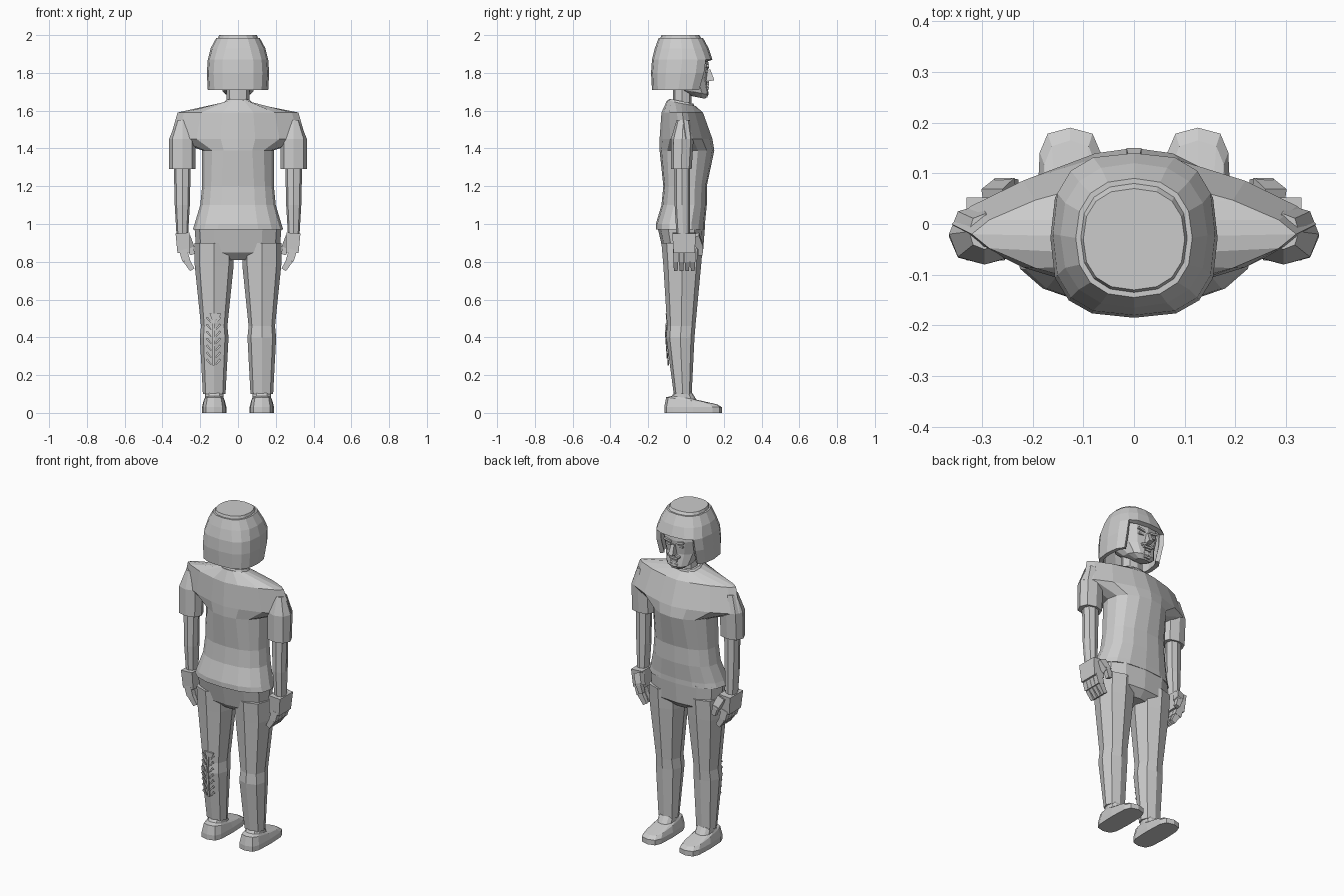
import bpy, bmesh, math
from mathutils import Vector, Matrix

default_cube = bpy.data.objects.get("Cube")
if default_cube:
    bpy.data.objects.remove(default_cube, do_unlink=True)

# One plain colour for the whole figure
shade = 0.6
colour = (shade, shade, shade, 1)
grey = bpy.data.materials.new("plain grey")
grey.use_nodes = True
grey.diffuse_color = colour
grey.node_tree.nodes["Principled BSDF"].inputs["Base Color"].default_value = colour


def finish(name, bm):
    bmesh.ops.recalc_face_normals(bm, faces=bm.faces[:])
    mesh = bpy.data.meshes.new(name)
    bm.to_mesh(mesh)
    bm.free()
    mesh.materials.append(grey)
    obj = bpy.data.objects.new(name, mesh)
    bpy.context.collection.objects.link(obj)
    return obj


def signed_power(value, exponent):
    return math.copysign(abs(value) ** exponent, value)


def section(height, width, back, front, power=2.4, tilt=0):
    """Level superellipse outline; width is a half width, tilt raises z along y."""
    middle = (back + front) / 2
    depth = (front - back) / 2

    def point(angle):
        x = width * signed_power(math.cos(angle), 2 / power)
        y = depth * signed_power(math.sin(angle), 2 / power)
        return Vector((x, middle + y, height + tilt * y))
    return point


def loft(name, sections, sides=12, x=0, open_below=False, keep=lambda centre: True):
    """Skin a stack of sections, centred on x, keeping only the wanted faces."""
    bm = bmesh.new()
    offset = Vector((x, 0, 0))
    loops = [[bm.verts.new(point(math.tau * i / sides) + offset) for i in range(sides)]
             for point in sections]
    for lower, upper in zip(loops, loops[1:]):
        for i in range(sides):
            quad = (lower[i - 1], lower[i], upper[i], upper[i - 1])
            centre = sum((v.co for v in quad), Vector()) / len(quad)
            if keep(centre):
                bm.faces.new(quad)
    if not open_below:
        bm.faces.new(loops[0])
    bm.faces.new(loops[-1])
    return finish(name, bm)


def block(name, at, size, taper=1, roll=0, pitch=0):
    """Box whose lower end is scaled by taper, turned about y (roll) and x (pitch)."""
    bm = bmesh.new()
    bmesh.ops.create_cube(bm, size=1)
    for v in bm.verts:
        scale = taper if v.co.z < 0 else 1
        v.co *= Vector(size)
        v.co.x *= scale
        v.co.y *= scale
    turn = Matrix.Rotation(roll, 4, 'Y') @ Matrix.Rotation(pitch, 4, 'X')
    bm.transform(Matrix.Translation(at) @ turn)
    return finish(name, bm)


# Shirt: hem, waist, chest, broad lens-shaped shoulders, sloping neckline
loft("shirt", [
    section(height=0.97, width=0.24, back=-0.16, front=0.1),
    section(height=1.0, width=0.23, back=-0.16, front=0.1),
    section(height=1.1, width=0.2, back=-0.13, front=0.11),
    section(height=1.2, width=0.19, back=-0.12, front=0.11),
    section(height=1.39, width=0.19, back=-0.14, front=0.15, power=2.1),
    section(height=1.45, width=0.36, back=-0.14, front=0.14, power=1.4),
    section(height=1.59, width=0.32, back=-0.13, front=0.09, power=1.4),
    section(height=1.64, width=0.07, back=-0.1, front=0.05, tilt=-0.2),
], sides=16)

# Trouser seat
loft("trouser_seat", [
    section(height=0.81, width=0.09, back=-0.08, front=0.05),
    section(height=0.85, width=0.22, back=-0.12, front=0.09),
    section(height=0.98, width=0.23, back=-0.15, front=0.1),
])

# Neck and collar
loft("neck", [section(height=z, width=0.06, back=-0.07, front=0.03) for z in (1.6, 1.8)], sides=8)
loft("collar", [
    section(height=1.62, width=0.09, back=-0.1, front=0.05, tilt=-0.2),
    section(height=1.65, width=0.07, back=-0.09, front=0.04, tilt=-0.2),
])

# Head, with the jaw sloping in to the chin
loft("head", [
    section(height=1.67, width=0.04, back=0.03, front=0.1, tilt=-0.2),
    section(height=1.7, width=0.08, back=-0.04, front=0.12, tilt=-0.2),
    section(height=1.76, width=0.1, back=-0.1, front=0.11),
    section(height=1.84, width=0.12, back=-0.13, front=0.12),
    section(height=1.92, width=0.11, back=-0.13, front=0.11),
])


# Bobbed hair, open over the face, with a flat crown
def covered_by_hair(centre):
    above_fringe = centre.z > 1.87
    beside_face = abs(centre.x) > 0.13
    return above_fringe or beside_face or centre.y < 0.06


hair = loft("hair", [
    section(height=1.71, width=0.16, back=-0.18, front=0.1, power=2.8),
    section(height=1.8, width=0.165, back=-0.185, front=0.13, power=2.8),
    section(height=1.87, width=0.16, back=-0.18, front=0.14, power=2.8),
    section(height=1.93, width=0.145, back=-0.165, front=0.12),
    section(height=1.985, width=0.115, back=-0.145, front=0.09),
    section(height=1.985, width=0.105, back=-0.135, front=0.08),
    section(height=2, width=0.1, back=-0.13, front=0.07),
], sides=16, open_below=True, keep=covered_by_hair)
shell = hair.modifiers.new("thickness", 'SOLIDIFY')
shell.thickness = 0.025
shell.offset = -1

# Middle of the face
face = 0.115
thin = 0.012
block("nose", at=(0, face, 1.785), size=(0.02, 0.04, 0.06), taper=1.5, pitch=0.2)
block("upper_lip", at=(0, face, 1.735), size=(0.055, thin, thin))
block("lower_lip", at=(0, face, 1.718), size=(0.04, thin, thin))
block("chin", at=(0, face - thin, 1.685), size=(0.05, 0.03, 0.03), taper=0.7)

for word, side in (("left", 1), ("right", -1)):
    # Eye, brow and half of the moustache
    block(word + "_eye", at=(side * 0.04, face - thin / 2, 1.81), size=(0.035, thin, thin))
    block(word + "_brow", at=(side * 0.04, face, 1.833), size=(0.05, thin, thin),
          roll=-side * 0.2)
    block(word + "_moustache", at=(side * 0.02, face, 1.75), size=(0.04, thin, thin),
          roll=side * 0.3)

    # Short sleeve and tapering arm
    arm_x = side * 0.295
    loft(word + "_sleeve", [
        section(height=1.29, width=0.07, back=-0.08, front=0.03),
        section(height=1.45, width=0.07, back=-0.08, front=0.04),
        section(height=1.55, width=0.03, back=-0.05, front=0.02),
    ], sides=8, x=arm_x)
    loft(word + "_arm", [
        section(height=0.93, width=0.03, back=-0.05, front=0.02),
        section(height=1.1, width=0.04, back=-0.06, front=0.02),
        section(height=1.32, width=0.045, back=-0.06, front=0.02),
    ], sides=8, x=arm_x)

    # Hand with four curled fingers and a thumb
    block(word + "_palm", at=(side * 0.29, -0.01, 0.9), size=(0.075, 0.125, 0.105),
          taper=0.9, roll=side * 0.06)
    finger = 0.03
    for i in range(4):
        y = finger * (i - 1.8)
        block(word + "_finger", at=(side * 0.283, y, 0.835),
              size=(0.042, finger - 0.002, 2 * finger), roll=side * 0.3)
        block(word + "_fingertip", at=(side * 0.258, y, 0.783),
              size=(0.036, finger - 0.004, 2 * finger), taper=0.75, roll=side * 0.55)
    block(word + "_thumb", at=(side * 0.265, 0.062, 0.91), size=(0.045, 0.04, 0.07),
          taper=0.9, roll=side * 0.4, pitch=0.35)
    block(word + "_thumb_tip", at=(side * 0.25, 0.076, 0.867), size=(0.034, finger, 2 * finger),
          taper=0.8, roll=side * 0.3)

    # Trouser leg
    leg_x = side * 0.126
    loft(word + "_leg", [
        section(height=0.1, width=0.06, back=-0.065, front=0.03),
        section(height=0.4, width=0.076, back=-0.105, front=0.045),
        section(height=0.46, width=0.07, back=-0.1, front=0.05),
        section(height=0.78, width=0.103, back=-0.12, front=0.08),
        section(height=0.9, width=0.105, back=-0.13, front=0.09),
    ], sides=8, x=leg_x)

    # Shoe with a flat sole and sloping toe
    sole = [section(height=z, width=0.065, back=-0.115, front=0.19, power=3.6)
            for z in (0, 0.03)]
    loft(word + "_shoe", sole + [
        section(height=0.064, width=0.056, back=-0.105, front=0.165, power=3.2, tilt=-0.14),
        section(height=0.08, width=0.05, back=-0.075, front=0.055, tilt=-0.15),
        section(height=0.11, width=0.05, back=-0.06, front=0.03),
    ], x=leg_x)

# Thin raised ornament on the back of the right calf: a stem with paired leaves
plate = 0.009
spacing = 0.037
for i in range(7):
    z = 0.27 + i * spacing
    y = abs(z - 0.41) / 10 - 0.108
    block("calf_stem", at=(-0.13, y, z), size=(thin, plate, spacing))
    for side in (1, -1):
        block("calf_leaf", at=(side * 2 * thin - 0.13, y, z), size=(thin, plate, spacing),
              taper=0.5, roll=side * 0.7)
block("calf_crest", at=(-0.12, -0.103, 0.51), size=(0.06, plate, 0.03), taper=0.6)
